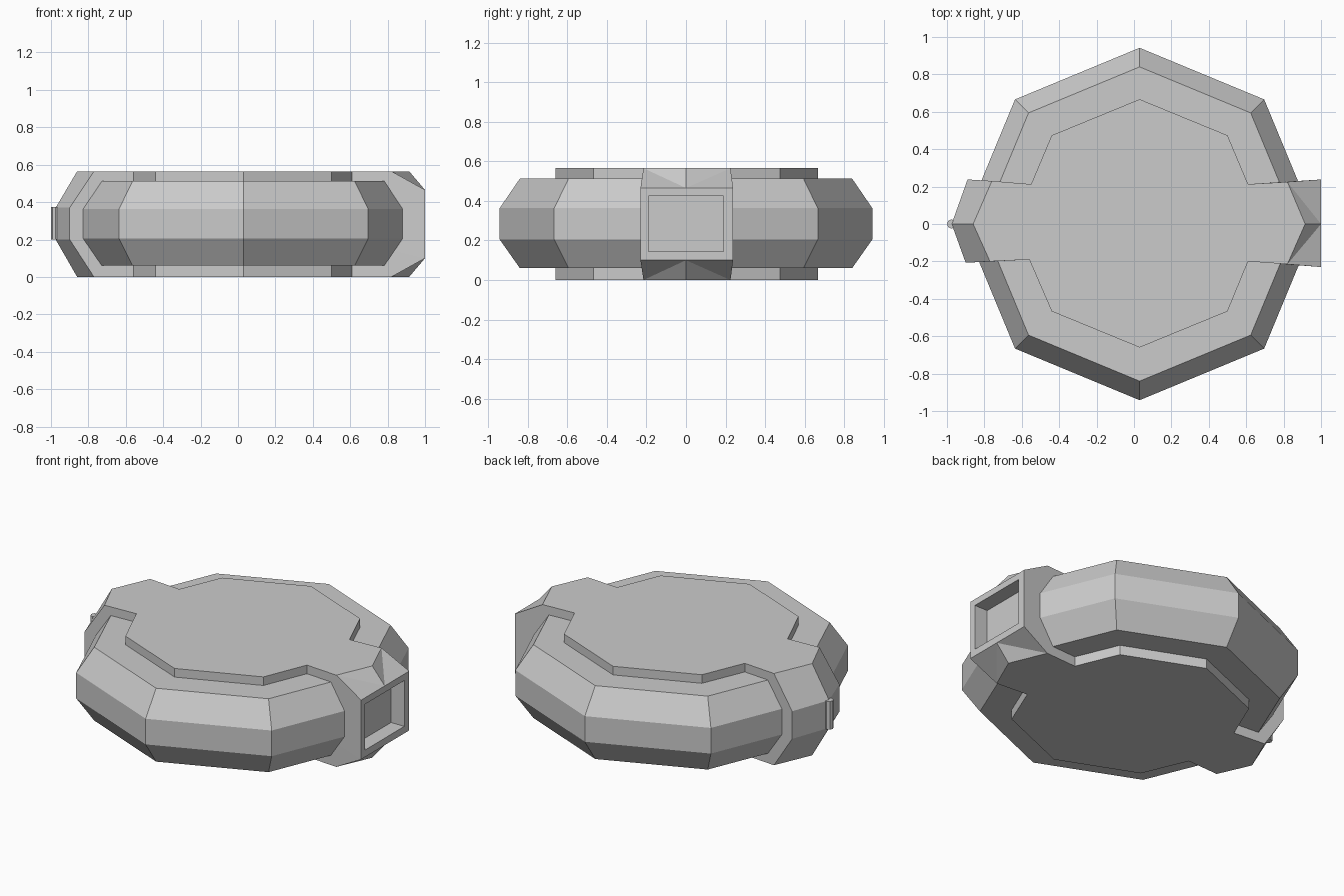
import bpy, bmesh, math

cube = bpy.data.objects.get("Cube")
if cube:
    bpy.data.objects.remove(cube, do_unlink=True)

grey = bpy.data.materials.new("light_grey")
grey.use_nodes = True
colour = (0.6, 0.6, 0.6, 1)
grey.diffuse_color = colour
grey.node_tree.nodes["Principled BSDF"].inputs["Base Color"].default_value = colour

CX = 0.03      # centre of the octagonal body
HEIGHT = 0.565


def finish(name, bm):
    bmesh.ops.recalc_face_normals(bm, faces=bm.faces)
    mesh = bpy.data.meshes.new(name)
    bm.to_mesh(mesh)
    bm.free()
    obj = bpy.data.objects.new(name, mesh)
    bpy.context.collection.objects.link(obj)
    mesh.materials.append(grey)
    return obj


def loft(bm, rings):
    """Join stacked rings of points with side walls and cap both ends."""
    rows = [[bm.verts.new(p) for p in ring] for ring in rings]
    n = len(rows[0])
    for low, high in zip(rows, rows[1:]):
        for i in range(n):
            j = (i + 1) % n
            bm.faces.new((low[i], low[j], high[j], high[i]))
    bm.faces.new(rows[0][::-1])
    bm.faces.new(rows[-1])
    return rows


def circle(sides, radius, x, z):
    turn = 2 * math.pi / sides
    return [(x + radius * math.cos(i * turn), radius * math.sin(i * turn), z)
            for i in range(sides)]


# Octagonal body with bevelled rim
bm = bmesh.new()
profile = [(0.84, 0.06), (0.942, 0.205), (0.942, 0.363), (0.84, 0.512)]
loft(bm, [circle(8, r, CX, z) for r, z in profile])
finish("octagonal_body", bm)

# Raised plates and end blocks: cap outline, then the outer outline of each end
back = [(0.61, 0.213), (0.5, 0.474), (CX, 0.667), (-0.44, 0.474), (-0.55, 0.213)]
front = [(-0.56, -0.19), (-0.44, -0.467), (CX, -0.66), (0.5, -0.467), (0.61, -0.2)]
left_cap = [(-0.76, 0.23), (-0.86, 0), (-0.77, -0.2)]
left_out = [(-0.89, 0.238), (-0.975, 0), (-0.9, -0.207)]
right_cap = [(0.82, -0.215), (0.915, 0), (0.82, 0.225)]
right_out = [(1, -0.23), (1, 0), (1, 0.238)]

cap = right_cap + back + left_cap + front
outer = right_out + back + left_out + front


def mid_ring(end_z, side_z):
    return [(x, y, end_z if i < 3 else side_z) for i, (x, y) in enumerate(outer)]


bm = bmesh.new()
rows = loft(bm, [[(x, y, 0) for x, y in cap],
                 mid_ring(0.1, 0.2),
                 mid_ring(0.465, 0.37),
                 [(x, y, HEIGHT) for x, y in cap]])
# Crease the sloping faces of the open end towards its middle
for cap_row, out_row in ((rows[0], rows[1]), (rows[3], rows[2])):
    for corner in (0, 2):
        bmesh.ops.connect_vert_pair(bm, verts=[cap_row[corner], out_row[1]])
plates = finish("plates_and_end_blocks", bm)

# Rectangular socket sunk into the open end
bm = bmesh.new()
loft(bm, [[(x, y, z) for y, z in ((-0.19, 0.143), (0.19, 0.143), (0.19, 0.425), (-0.19, 0.425))]
          for x in (0.91, 1.1)])
cutter = finish("socket_cutter", bm)
cutter.hide_render = True
cutter.hide_viewport = True
cut = plates.modifiers.new("socket", "BOOLEAN")
cut.operation = "DIFFERENCE"
cut.solver = "EXACT"
cut.object = cutter

# The body must also end at the socket floor
body_cut = bpy.data.objects["octagonal_body"].modifiers.new("socket", "BOOLEAN")
body_cut.operation = "DIFFERENCE"
body_cut.solver = "EXACT"
body_cut.object = cutter

# Small upright pin on the closed end
bm = bmesh.new()
loft(bm, [circle(8, 0.025, -0.975, z) for z in (0.2, 0.373)])
finish("end_pin", bm)
